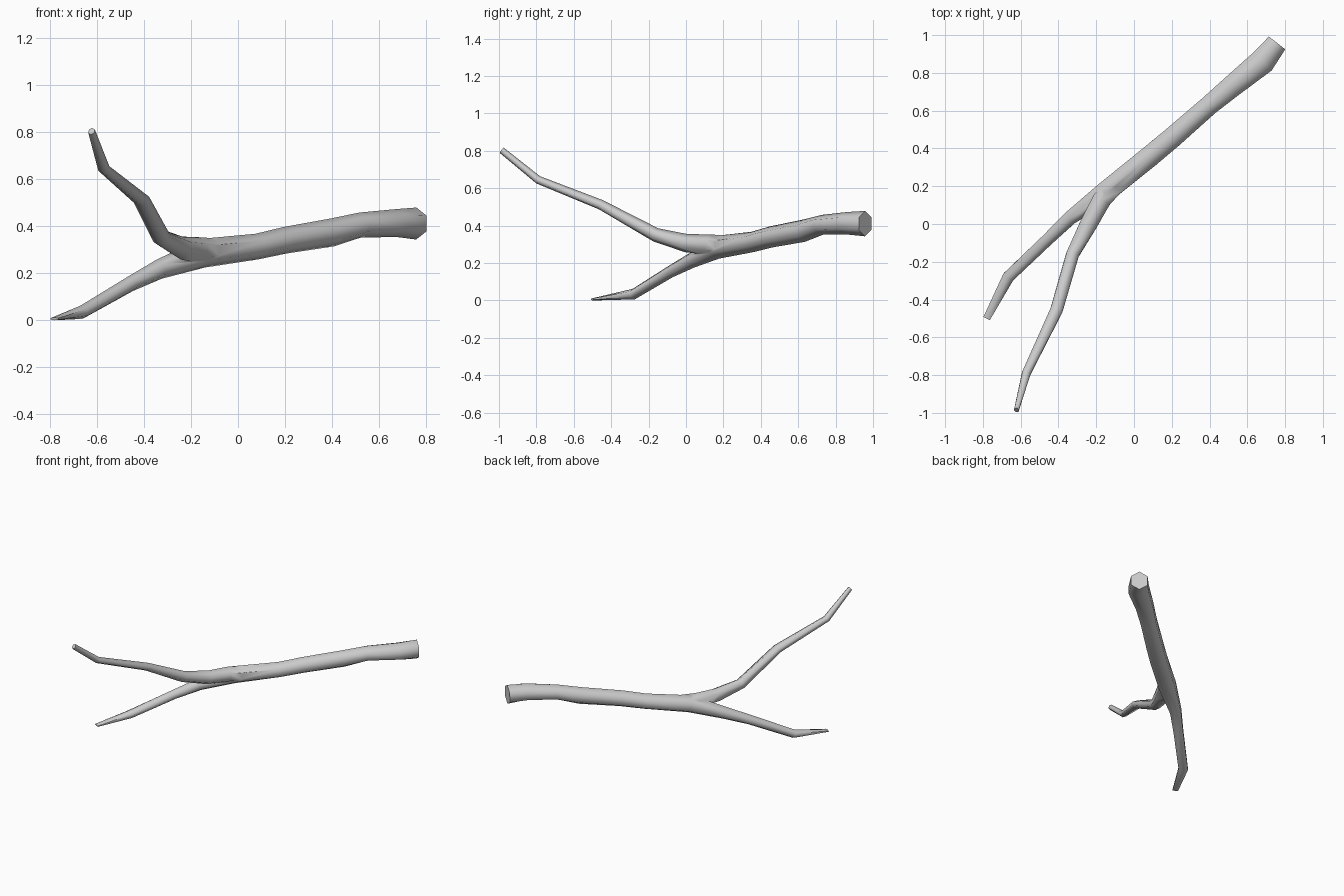
import bpy, bmesh, math
from mathutils import Vector

if "Cube" in bpy.data.objects:
    bpy.data.objects.remove(bpy.data.objects["Cube"])


def limb(name, path, sides=6):
    """Tapered six-sided tube; each path entry is x, y, z, half width, half height."""
    bm = bmesh.new()
    pts = [Vector(p[:3]) for p in path]
    rings = []
    for i, (x, y, z, rw, rh) in enumerate(path):
        before = (pts[i] - pts[i - 1]).normalized() if i else Vector()
        after = (pts[i + 1] - pts[i]).normalized() if i < len(pts) - 1 else Vector()
        t = (before + after).normalized()
        side = t.cross(Vector((0, 0, 1))).normalized()
        up = side.cross(t)
        rw /= math.cos(math.pi / 6)
        ring = []
        for k in range(sides):
            a = 2 * math.pi * k / sides
            ring.append(bm.verts.new(pts[i] + side * rw * math.sin(a) + up * rh * math.cos(a)))
        rings.append(ring)
    for r, s in zip(rings, rings[1:]):
        for k in range(sides):
            n = (k + 1) % sides
            bm.faces.new((r[k], r[n], s[n], s[k]))
    bm.faces.new(rings[0])
    bm.faces.new(rings[-1])
    bmesh.ops.recalc_face_normals(bm, faces=bm.faces)
    me = bpy.data.meshes.new(name)
    bm.to_mesh(me)
    bm.free()
    ob = bpy.data.objects.new(name, me)
    bpy.context.collection.objects.link(ob)
    return ob


# Thick stem running on into the lower twig
branch = limb("forked_branch", [
    (0.757, 0.958, 0.411, 0.055, 0.068),
    (0.68, 0.86, 0.413, 0.068, 0.06),
    (0.52, 0.73, 0.405, 0.058, 0.053),
    (0.40, 0.63, 0.373, 0.052, 0.06),
    (0.20, 0.455, 0.34, 0.055, 0.057),
    (0.08, 0.355, 0.313, 0.056, 0.055),
    (-0.15, 0.17, 0.285, 0.055, 0.062),
    (-0.335, 0.035, 0.217, 0.037, 0.043),
    (-0.455, -0.08, 0.156, 0.032, 0.034),
    (-0.665, -0.28, 0.034, 0.031, 0.029),
    (-0.78, -0.50, 0.006, 0.019, 0.006),
])

# Upper twig, rising from the fork
twig = limb("upper_twig", [
    (-0.06, 0.245, 0.300, 0.045, 0.046),
    (-0.17, 0.13, 0.298, 0.05, 0.055),
    (-0.24, 0.00, 0.307, 0.046, 0.049),
    (-0.325, -0.16, 0.35, 0.034, 0.038),
    (-0.41, -0.455, 0.512, 0.033, 0.027),
    (-0.57, -0.79, 0.645, 0.023, 0.022),
    (-0.622, -0.985, 0.803, 0.013, 0.018),
])

# Fuse the twig into the stem
bpy.context.view_layer.objects.active = branch
branch.select_set(True)
mod = branch.modifiers.new("fuse", 'BOOLEAN')
mod.operation = 'UNION'
mod.solver = 'EXACT'
mod.object = twig
bpy.ops.object.modifier_apply(modifier=mod.name)
bpy.data.objects.remove(twig)
bpy.ops.object.shade_smooth_by_angle(angle=math.radians(68))
